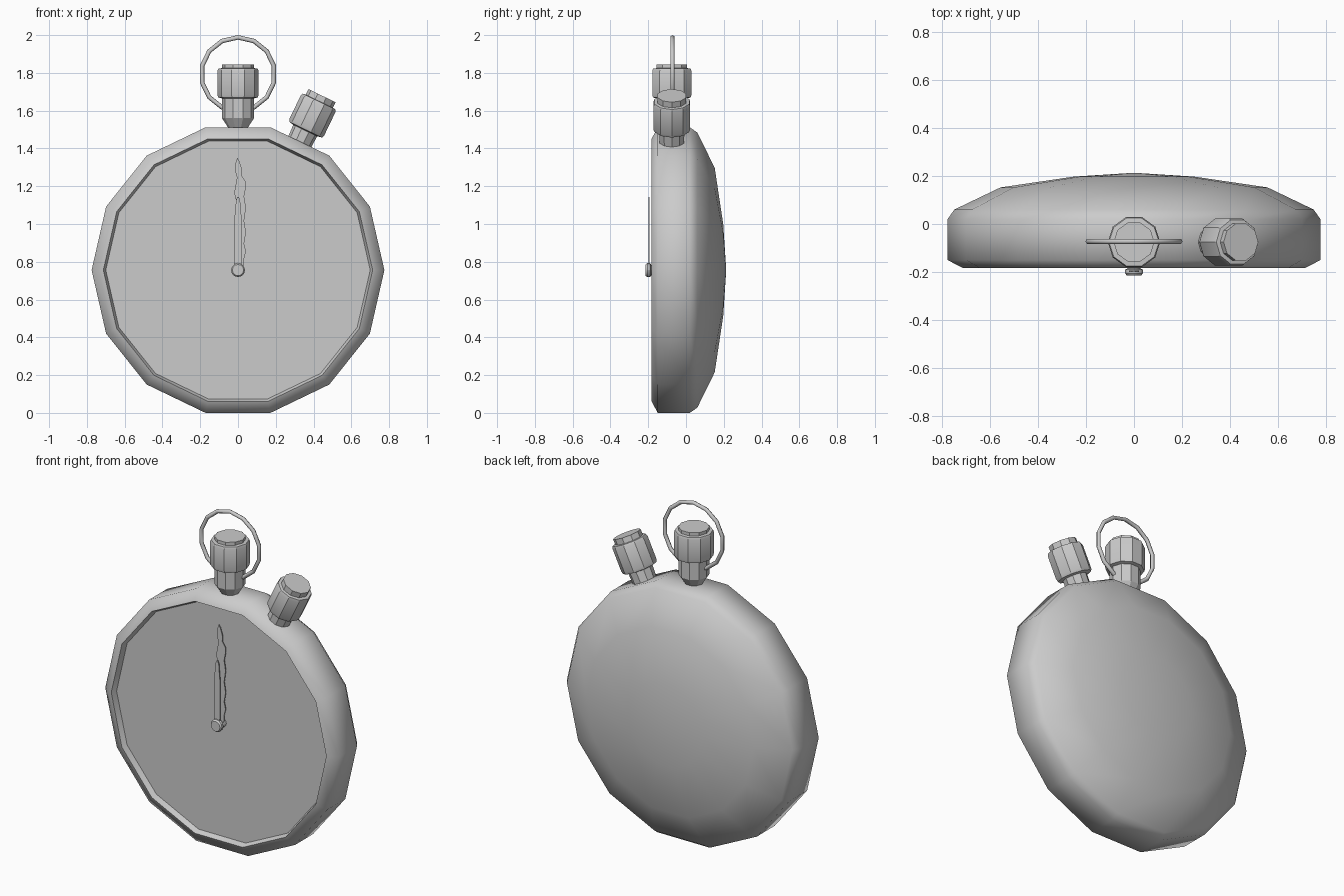
import bpy, bmesh, math
from mathutils import Matrix

if "Cube" in bpy.data.objects:
    bpy.data.objects.remove(bpy.data.objects["Cube"])

CZ = 0.756                      # height of the case centre
T = Matrix.Translation


def finish(name, bm, angle):
    bmesh.ops.recalc_face_normals(bm, faces=bm.faces)
    me = bpy.data.meshes.new(name)
    bm.to_mesh(me)
    bm.free()
    ob = bpy.data.objects.new(name, me)
    bpy.context.collection.objects.link(ob)
    bpy.ops.object.select_all(action='DESELECT')
    ob.select_set(True)
    bpy.context.view_layer.objects.active = ob
    bpy.ops.object.shade_smooth_by_angle(angle=math.radians(angle))
    return ob


def lathe(name, profile, sides, matrix, angle=30):
    """Revolve (radius, height) points round local z."""
    bm = bmesh.new()
    rings = []
    for r, h in profile:
        if r == 0:
            rings.append([bm.verts.new((0, 0, h))] * sides)
        else:
            rings.append([bm.verts.new((r * math.cos(math.tau * i / sides),
                                        r * math.sin(math.tau * i / sides), h))
                          for i in range(sides)])
    for a, b in zip(rings, rings[1:]):
        for i in range(sides):
            j = (i + 1) % sides
            bm.faces.new(list(dict.fromkeys((a[i], a[j], b[j], b[i]))))
    bm.transform(matrix)
    return finish(name, bm, angle)


def hand(name, outline, y, thick):
    """Flat dial hand from an x, z outline measured from the case centre."""
    bm = bmesh.new()
    face = bm.faces.new([bm.verts.new((x, y, CZ + z)) for x, z in outline])
    ext = bmesh.ops.extrude_face_region(bm, geom=[face], use_keep_orig=True)
    for v in ext['geom']:
        if isinstance(v, bmesh.types.BMVert):
            v.co.y += thick
    return finish(name, bm, 30)


along_y = T((0, 0, CZ)) @ Matrix.Rotation(-math.pi / 2, 4, 'X')

# Case: recessed dial, bevelled rim, wall and domed back
lathe("case", [(0, -0.15), (0.70, -0.15), (0.713, -0.182), (0.775, -0.15),
               (0.775, 0.02), (0.747, 0.06), (0.555, 0.152), (0.25, 0.197),
               (0, 0.213)], 14, along_y, 65)

# Hub with a stepped cap
lathe("hand_hub", [(0, -0.214), (0.03, -0.214), (0.037, -0.205), (0.037, -0.19),
                   (0.028, -0.185), (0.028, -0.15), (0, -0.15)], 12, along_y)

# Short straight hand and long wavy hand
hand("short_hand", [(-0.02, 0), (0.018, 0), (0.02, 0.26), (0.011, 0.37), (0.004, 0.388),
                    (-0.004, 0.388), (-0.01, 0.37), (-0.02, 0.26)], -0.199, 0.006)
hand("long_hand", [(0.0, 0), (0.03, 0.02), (0.032, 0.06), (0.042, 0.10), (0.032, 0.14),
                   (0.042, 0.20), (0.032, 0.26), (0.042, 0.33), (0.032, 0.39),
                   (0.042, 0.44), (0.040, 0.47), (0.020, 0.50), (0.021, 0.535),
                   (0.006, 0.58), (-0.004, 0.594), (-0.015, 0.56), (-0.015, 0.525),
                   (-0.005, 0.49), (-0.02, 0.41), (-0.008, 0.36)], -0.178, 0.006)

# Crown on its tapered neck
lathe("crown", [(0, 1.50), (0.052, 1.51), (0.085, 1.56), (0.085, 1.665), (0.105, 1.67),
                (0.109, 1.685), (0.109, 1.81), (0.104, 1.823), (0.085, 1.825),
                (0.085, 1.844), (0, 1.844)], 10, T((0, -0.075, 0)))

# Side push button, tilted one case facet away from the crown
tilt = T((0, -0.075, CZ)) @ Matrix.Rotation(math.tau / 14, 4, 'Y')
lathe("push_button", [(0, 0.70), (0.066, 0.71), (0.07, 0.82), (0.096, 0.825),
                      (0.102, 0.84), (0.102, 0.975), (0.097, 0.99), (0.08, 0.992),
                      (0.08, 1.025), (0, 1.025)], 10, tilt)

# Hanging ring through the crown neck
bpy.ops.mesh.primitive_torus_add(major_segments=14, minor_segments=6,
                                 major_radius=0.195, minor_radius=0.012,
                                 location=(0, -0.072, 1.793),
                                 rotation=(math.pi / 2, math.pi / 2, 0))
ring = bpy.context.object
ring.name = "hanging_ring"
ring.rotation_euler = (math.pi / 2, 0, 0)
ring.data.transform(Matrix.Rotation(math.pi / 2, 4, 'Z'))
bpy.ops.object.shade_smooth_by_angle(angle=math.radians(65))
